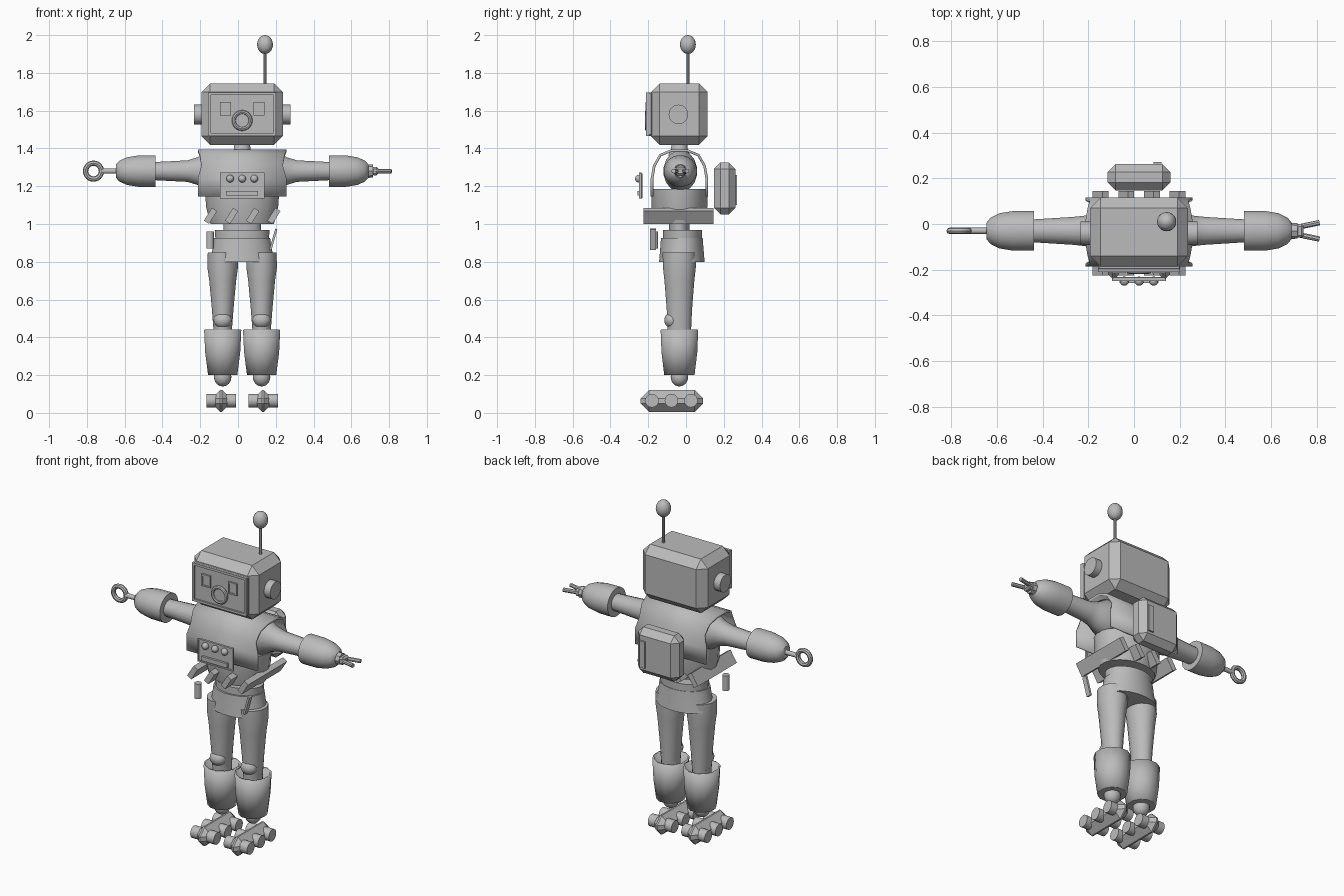
import bpy, bmesh, math
from mathutils import Vector, Matrix

if "Cube" in bpy.data.objects:
    bpy.data.objects.remove(bpy.data.objects["Cube"], do_unlink=True)

GREY = (0.5, 0.5, 0.5, 1)
mat = bpy.data.materials.new("plain_grey")
mat.use_nodes = True
mat.diffuse_color = GREY
mat.node_tree.nodes["Principled BSDF"].inputs["Base Color"].default_value = GREY

CX, CY = 0.022, -0.035   # body axis
SIDES = ((1, "left"), (-1, "right"))


def finish(name, bm, smooth=True):
    bmesh.ops.recalc_face_normals(bm, faces=bm.faces)
    mesh = bpy.data.meshes.new(name)
    bm.to_mesh(mesh)
    bm.free()
    mesh.materials.append(mat)
    if smooth:
        mesh.shade_smooth()
        mesh.set_sharp_from_angle(angle=math.radians(40))
    ob = bpy.data.objects.new(name, mesh)
    bpy.context.collection.objects.link(ob)
    return ob


def box(name, centre, size, chamfer=0, rot=None):
    bm = bmesh.new()
    bmesh.ops.create_cube(bm, size=1)
    bmesh.ops.scale(bm, vec=size, verts=bm.verts)
    ob = finish(name, bm, False)
    ob.location = centre
    if rot:
        ob.rotation_euler = rot
    if chamfer:
        mod = ob.modifiers.new("chamfer", "BEVEL")
        mod.width, mod.segments = chamfer, 1
    return ob


def loft(name, rings, centre, axis="Z", sides=20, caps=True, wall=0):
    """Skin elliptical rings (position, radius a, radius b) along an axis."""
    bm = bmesh.new()
    rows = []
    for t, a, b in rings:
        row = []
        for i in range(sides):
            ang = 2 * math.pi * (i + 0.5) / sides
            u, v = a * math.cos(ang), b * math.sin(ang)
            co = (centre[0] + u, centre[1] + v, t) if axis == "Z" else (t, centre[0] + u, centre[1] + v)
            row.append(bm.verts.new(co))
        rows.append(row)
    for lo, hi in zip(rows, rows[1:]):
        for i in range(sides):
            j = (i + 1) % sides
            bm.faces.new((lo[i], lo[j], hi[j], hi[i]))
    if caps:
        bm.faces.new(rows[0])
        bm.faces.new(rows[-1])
    ob = finish(name, bm)
    if wall:
        ob.modifiers.new("wall", "SOLIDIFY").thickness = wall
    return ob


def rod(name, p, q, r, r2=None, sides=16):
    p, q = Vector(p), Vector(q)
    bm = bmesh.new()
    bmesh.ops.create_cone(bm, cap_ends=True, segments=sides, radius1=r,
                          radius2=r if r2 is None else r2, depth=(q - p).length)
    rot = Vector((0, 0, 1)).rotation_difference(q - p).to_matrix().to_4x4()
    bm.transform(Matrix.Translation((p + q) / 2) @ rot)
    return finish(name, bm)


def ball(name, centre, radii):
    bm = bmesh.new()
    bmesh.ops.create_uvsphere(bm, u_segments=20, v_segments=12, radius=1)
    bmesh.ops.scale(bm, vec=radii, verts=bm.verts)
    bmesh.ops.translate(bm, vec=centre, verts=bm.verts)
    return finish(name, bm)


def ring(name, centre, major, minor):
    """Torus facing the front."""
    bm = bmesh.new()
    rows = []
    for i in range(24):
        a = 2 * math.pi * i / 24
        rows.append([bm.verts.new((centre[0] + (major + minor * math.cos(b)) * math.cos(a),
                                   centre[1] + minor * math.sin(b),
                                   centre[2] + (major + minor * math.cos(b)) * math.sin(a)))
                     for b in (k * math.pi / 4 for k in range(8))])
    for i in range(24):
        for k in range(8):
            n, m = rows[(i + 1) % 24], (k + 1) % 8
            bm.faces.new((rows[i][k], n[k], n[m], rows[i][m]))
    return finish(name, bm)


def frame(name, x, y, z, w, h, t):
    """Raised rectangular rim facing the front."""
    for s, side in ((-1, "low"), (1, "high")):
        box(f"{name}_{side}_rail", (x, y, z + s * (h - t) / 2), (w, t, t))
        box(f"{name}_{side}_post", (x + s * (w - t) / 2, y, z), (t, t, h))


# Head with face plate, eyes, nose and ears
box("head", (CX, CY, 1.582), (0.43, 0.30, 0.325), 0.046)
box("face_plate", (CX, -0.19, 1.582), (0.36, 0.022, 0.23), 0.006)
frame("face_rim", CX, -0.204, 1.582, 0.36, 0.23, 0.014)
ring("nose_ring", (CX, -0.207, 1.548), 0.044, 0.011)
rod("nose", (CX, -0.19, 1.548), (CX, -0.21, 1.548), 0.04)
for s, side in SIDES:
    x = CX + s * 0.089
    box(f"{side}_eye", (x, -0.203, 1.61), (0.056, 0.012, 0.07))
    frame(f"{side}_eye_rim", x, -0.209, 1.61, 0.058, 0.072, 0.009)
    rod(f"{side}_ear", (CX + s * 0.2, CY - 0.005, 1.58), (CX + s * 0.256, CY - 0.005, 1.58), 0.052)
rod("antenna_rod", (0.143, 0.01, 1.73), (0.143, 0.01, 1.92), 0.008, sides=8)
ball("antenna_ball", (0.143, 0.01, 1.95), (0.042, 0.042, 0.05))
loft("neck", [(1.36, 0.07, 0.06), (1.395, 0.045, 0.045), (1.44, 0.04, 0.04)], (CX, CY))

# Vest: an arch over the shoulders, open at the arms
arch = [(0.152, 1.145, 0.235), (0.152, 1.24, 0.235), (0.14, 1.31, 0.215), (0.105, 1.37, 0.225),
        (0.045, 1.395, 0.235)]
arch += [(-y, z, w) for y, z, w in reversed(arch)]
bm = bmesh.new()
rows = [[bm.verts.new((CX + f * w, CY + y, z)) for f in (-1, 1)] for y, z, w in arch]
for a, b in zip(rows, rows[1:]):
    bm.faces.new((a[0], a[1], b[1], b[0]))
vest = finish("vest", bm)
mod = vest.modifiers.new("wall", "SOLIDIFY")
mod.thickness = 0.014
loft("abdomen", [(1.0, 0.17, 0.13), (1.09, 0.193, 0.15), (1.185, 0.2, 0.15)], (CX, CY))

# Chest panel
box("chest_panel", (CX, -0.238, 1.203), (0.235, 0.014, 0.137), 0.004)
frame("chest_panel_rim", CX, -0.245, 1.203, 0.235, 0.137, 0.008)
for i in (-1, 0, 1):
    ball(f"chest_knob_{i + 2}", (CX + i * 0.064, -0.25, 1.24), (0.02, 0.02, 0.02))
box("chest_slot", (CX, -0.25, 1.163), (0.17, 0.016, 0.026))

# Backpack
box("backpack", (CX, 0.205, 1.188), (0.275, 0.115, 0.275), 0.035)
box("backpack_latch", (0.103, 0.263, 1.18), (0.035, 0.016, 0.16))

# Slanted belt slats running front to back
for i in range(4):
    box(f"belt_slat_{i + 1}", (CX + (i - 1.5) * 0.112, -0.04, 1.043), (0.08, 0.37, 0.032),
        rot=(0, -math.radians(58), 0))

# Waist, skirt and hanging tools
loft("spine", [(0.93, 0.1, 0.055), (1.01, 0.1, 0.055)], (CX, CY))
loft("waistband", [(0.915, 0.143, 0.105), (0.967, 0.147, 0.105)], (CX, -0.018))
loft("skirt", [(0.80, 0.175, 0.122), (0.87, 0.158, 0.116), (0.925, 0.15, 0.112)], (CX, -0.022))
rod("tool_canister", (-0.148, -0.168, 0.87), (-0.148, -0.168, 0.96), 0.02)
box("tool_strip", (0.187, -0.175, 0.918), (0.012, 0.03, 0.115), rot=(0, math.radians(16), 0))

# Arms, legs and feet
for s, side in SIDES:
    def out(rings):
        return [(CX + s * t, a, b) for t, a, b in rings]
    loft(f"{side}_arm", out([(0.12, 0.085, 0.1), (0.18, 0.09, 0.11), (0.235, 0.068, 0.075),
                             (0.29, 0.062, 0.058), (0.48, 0.05, 0.048)]),
         (-0.03, 1.28), "X", 16)
    loft(f"{side}_cuff", out([(0.46, 0.088, 0.085), (0.55, 0.088, 0.084), (0.61, 0.078, 0.074),
                              (0.65, 0.058, 0.056), (0.668, 0.036, 0.036)]), (-0.03, 1.28), "X")

    lx = CX + s * 0.103
    loft(f"{side}_leg", [(0.42, 0.048, 0.062), (0.55, 0.058, 0.068), (0.70, 0.072, 0.08),
                         (0.77, 0.082, 0.088), (0.85, 0.08, 0.09)], (lx, CY))
    ball(f"{side}_knee", (lx, -0.075, 0.49), (0.048, 0.04, 0.042))
    loft(f"{side}_boot", [(0.20, 0.08, 0.083), (0.32, 0.096, 0.098), (0.44, 0.102, 0.103)],
         (lx, CY), sides=12, caps=False, wall=0.01)
    loft(f"{side}_shin", [(0.19, 0.045, 0.045), (0.44, 0.05, 0.062)], (lx, CY))
    loft(f"{side}_boot_floor", [(0.20, 0.078, 0.08), (0.21, 0.078, 0.08)], (lx, CY), sides=12)
    ball(f"{side}_ankle", (lx, CY, 0.19), (0.046, 0.046, 0.05))

    fx = CX + s * 0.111
    box(f"{side}_foot", (fx, -0.075, 0.063), (0.098, 0.33, 0.115), 0.044)
    for i, y in enumerate((-0.18, -0.077, 0.026)):
        rod(f"{side}_wheel_{i + 1}", (fx - 0.078, y, 0.065), (fx + 0.078, y, 0.065), 0.036)

# Right hand: ring on a stem
rod("ring_stem", (-0.63, -0.03, 1.28), (-0.725, -0.03, 1.28), 0.014, sides=10)
ring("hand_ring", (-0.765, -0.03, 1.28), 0.042, 0.014)

# Left hand: wrist nub with pincers
rod("pincer_wrist", (0.68, -0.03, 1.28), (0.715, -0.03, 1.28), 0.036, 0.034, 8)
box("pincer_base", (0.725, -0.03, 1.28), (0.035, 0.06, 0.045), 0.01)
for s, side in ((1, "back"), (-1, "front")):
    rod(f"{side}_pincer", (0.725, -0.03 + s * 0.018, 1.28), (0.812, -0.03 + s * 0.036, 1.28),
        0.012, sides=8)
